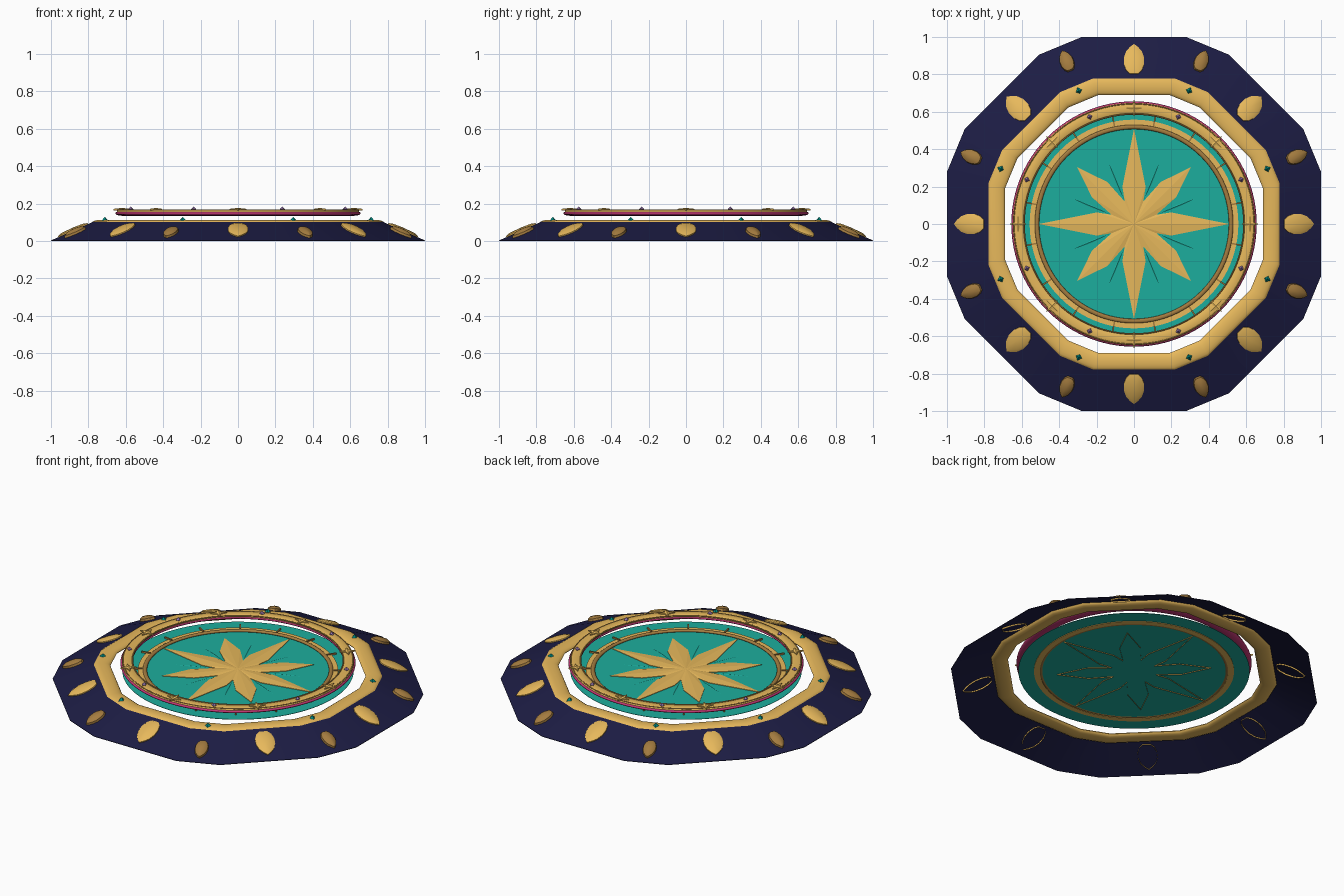
import bpy
import bmesh
from math import cos, sin, pi, radians, atan
from mathutils import Matrix

cube = bpy.data.objects.get("Cube")
if cube:
    bpy.data.objects.remove(cube)


def material(name, rgb):
    mat = bpy.data.materials.new(name)
    mat.use_nodes = True
    mat.diffuse_color = (*rgb, 1)
    mat.node_tree.nodes["Principled BSDF"].inputs["Base Color"].default_value = (*rgb, 1)
    return mat


NAVY = material("navy", (0.012, 0.012, 0.058))
GOLD = material("gold", (0.83, 0.50, 0.11))
BRONZE = material("bronze", (0.37, 0.20, 0.05))
TEAL = material("teal", (0.012, 0.42, 0.34))
DEEP = material("deep teal", (0.0, 0.27, 0.23))
ROSE = material("rose", (0.55, 0.04, 0.18))
VIOLET = material("violet", (0.33, 0.19, 0.45))


def make_object(name, bm, mat, smooth=0):
    bmesh.ops.recalc_face_normals(bm, faces=bm.faces)
    mesh = bpy.data.meshes.new(name)
    bm.to_mesh(mesh)
    bm.free()
    mesh.materials.append(mat)
    obj = bpy.data.objects.new(name, mesh)
    bpy.context.collection.objects.link(obj)
    if smooth:
        bpy.ops.object.select_all(action="DESELECT")
        obj.select_set(True)
        bpy.context.view_layer.objects.active = obj
        bpy.ops.object.shade_smooth_by_angle(angle=radians(smooth))
    return obj


def sweep(name, ring, profile, mat, smooth=40):
    """Carry a closed (radius, height) profile around a ring of directions."""
    bm = bmesh.new()
    loops = [[bm.verts.new((x * r, y * r, z)) for x, y in ring] for r, z in profile]
    n = len(ring)
    for a, b in zip(loops, loops[1:] + loops[:1]):
        for i in range(n):
            j = (i + 1) % n
            bm.faces.new((a[i], a[j], b[j], b[i]))
    return make_object(name, bm, mat, smooth)


def oval(r, z, half_w, half_h, n=12):
    return [(r + half_w * cos(2 * pi * i / n), z + half_h * sin(2 * pi * i / n))
            for i in range(n)]


def box(r0, r1, z0, z1):
    return [(r0, z0), (r1, z0), (r1, z1), (r0, z1)]


def relief(name, outline, layers, peak, mat, smooth=0):
    """Raise an outline through scaled layers to a peak, open underneath."""
    bm = bmesh.new()
    loops = [[bm.verts.new((x * s, y * s, z)) for x, y in outline] for s, z in layers]
    top = bm.verts.new((0, 0, peak))
    n = len(outline)
    for i in range(n):
        j = (i + 1) % n
        for a, b in zip(loops, loops[1:]):
            bm.faces.new((a[i], a[j], b[j], b[i]))
        bm.faces.new((loops[-1][i], loops[-1][j], top))
    return make_object(name, bm, mat, smooth)


def around(obj, count, r, z, start=0, tilt=0):
    """Place linked copies evenly around the centre."""
    name = obj.name
    for i in range(count):
        part = obj
        if i:
            part = obj.copy()
            part.name = f"{name}_{i + 1}"
            bpy.context.collection.objects.link(part)
        turn = Matrix.Rotation(start + 2 * pi * i / count, 4, "Z")
        part.matrix_world = (turn @ Matrix.Translation((r, 0, z))
                             @ Matrix.Rotation(tilt, 4, "Y"))


def gem(name, size, mat):
    bm = bmesh.new()
    bmesh.ops.create_uvsphere(bm, u_segments=4, v_segments=2, radius=size)
    return make_object(name, bm, mat)


def polar(angle, along, across):
    return (along * cos(angle) - across * sin(angle), along * sin(angle) + across * cos(angle))


circle = [(cos(2 * pi * i / 96), sin(2 * pi * i / 96)) for i in range(96)]
octagon = [(1.038 * cos(a), 1.038 * sin(a))
           for k in range(8) for a in (k * pi / 4 - radians(15.6), k * pi / 4 + radians(15.6))]
HALF = pi / 8

# Sloping skirt and its rounded rim
sweep("skirt", octagon, [(1, 0), (1, 0.003), (0.76, 0.109), (0.76, 0.106)], NAVY)
sweep("skirt_rim", octagon, oval(0.735, 0.097, 0.046, 0.016, 16), GOLD, 50)

# Petals on the skirt
half_petal = [(-0.085, 0.022), (-0.065, 0.042), (-0.03, 0.054), (0.01, 0.054),
              (0.045, 0.042), (0.07, 0.022)]
petal = half_petal + [(0.088, 0)] + [(x, -y) for x, y in reversed(half_petal)]
slope = atan(0.105 / 0.24)
big = relief("large_petal", petal, [(1, -0.011), (1, 0.006), (0.75, 0.013)], 0.016, GOLD, 40)
around(big, 8, 0.88, 0.056, tilt=slope)
small_shape = [(x * 0.74, y * 0.68) for x, y in petal]
small = relief("small_petal", small_shape, [(1, -0.001), (0.95, 0.012), (0.6, 0.023)], 0.026,
               BRONZE, 40)
around(small, 8, 0.943, 0.041, HALF, slope)

# Gems on the rim
around(gem("rim_gem", 0.021, DEEP), 8, 0.77, 0.108, HALF)

# Dial plate
bm = bmesh.new()
bmesh.ops.create_cone(bm, cap_ends=True, segments=96, radius1=0.645, radius2=0.645, depth=0.002,
                      matrix=Matrix.Translation((0, 0, 0.099)))
make_object("dial_plate", bm, TEAL, 40)

# Inner bands of the dial
sweep("dial_band", circle, box(0.525, 0.558, 0.095, 0.105), GOLD)
sweep("dial_band_edge", circle, oval(0.519, 0.104, 0.012, 0.008, 12), BRONZE, 60)

# Tick marks
bm = bmesh.new()
bmesh.ops.create_cube(bm, size=1, matrix=Matrix.Diagonal((0.055, 0.008, 0.01, 1)))
around(make_object("tick_mark", bm, BRONZE), 16, 0.56, 0.106, HALF / 2)

# Eight pointed star
outline = []
for k in range(8):
    a = k * pi / 4
    tip, shoulder, width = (0.43, 0.26, 0.058) if k % 2 else (0.51, 0.20, 0.062)
    outline += [polar(a, shoulder, -width), polar(a, tip, 0), polar(a, shoulder, width),
                polar(a + HALF, 0.13, 0)]
relief("compass_star", outline, [(1, 0.093), (1, 0.103)], 0.112, GOLD)

# Slender rays between the star points
ray = [(-0.13, 0), (0, -0.008), (0.13, 0), (0, 0.008)]
around(relief("thin_ray", ray, [(1, -0.001)], 0.002, TEAL), 8, 0.25, 0.1005, HALF)

# Raised outer ring with rose underside
sweep("rose_ring", circle, oval(0.622, 0.148, 0.034, 0.013, 16), ROSE, 80)
sweep("upper_ring", circle,
      [(0.59, 0.155), (0.648, 0.155), (0.648, 0.162), (0.642, 0.166), (0.597, 0.166),
       (0.59, 0.162)], GOLD, 80)
for label, r in (("inner", 0.588), ("outer", 0.643)):
    sweep(f"upper_ring_{label}_line", circle, oval(r, 0.164, 0.004, 0.004, 8), BRONZE, 60)

# Ornaments on the raised ring
spark = [polar(k * pi / 4, 0.016 if k % 2 else 0.046, 0) for k in range(8)]
around(relief("ring_star", spark, [(1, 0), (1, 0.008)], 0.013, GOLD), 8, 0.62, 0.164)
around(gem("ring_gem", 0.015, VIOLET), 8, 0.62, 0.17, HALF)
